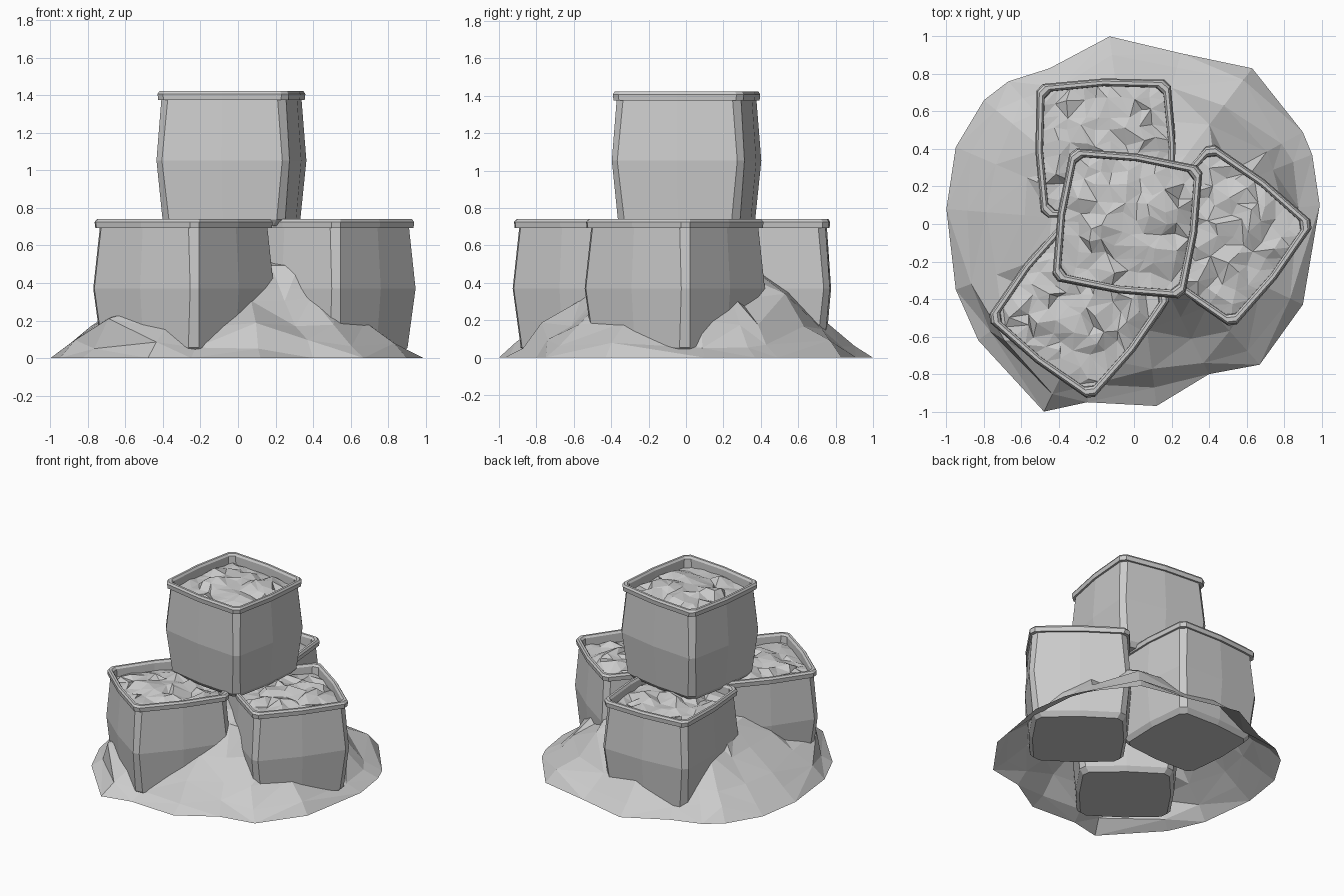
import bpy, bmesh, math, random
from mathutils import Vector, Matrix

if "Cube" in bpy.data.objects:
    bpy.data.objects.remove(bpy.data.objects["Cube"])


def make_object(name, bm, loc=(0, 0, 0), rot=0):
    me = bpy.data.meshes.new(name)
    bm.to_mesh(me)
    bm.free()
    ob = bpy.data.objects.new(name, me)
    bpy.context.collection.objects.link(ob)
    ob.location = loc
    ob.rotation_euler = (0, 0, math.radians(rot))
    return ob


def bridge(bm, a, b):
    n = len(a)
    for i in range(n):
        j = (i + 1) % n
        bm.faces.new((a[i], a[j], b[j], b[i]))


# Squarish ring with clipped corners and slightly bowed sides
def square_ring(bm, z, half, clip=0.032, bow=0.018):
    pts = []
    for k in range(4):
        m = Matrix.Rotation(k * math.pi / 2, 3, 'Z')
        for p in ((half, -half + clip, z), (half + bow, 0, z), (half, half - clip, z)):
            pts.append(bm.verts.new(m @ Vector(p)))
    return pts


# Bulging crate body with a raised rim, open at the top
def crate(name, loc, rot):
    bm = bmesh.new()
    profile = [(0, .305), (.035, .33), (.35, .358), (.672, .336), (.672, .350),
               (.705, .353), (.72, .344), (.72, .328), (.705, .318), (.60, .316)]
    rings = [square_ring(bm, z, h, .04 if z < .68 and h < .345 else .034) for z, h in profile]
    bm.faces.new(rings[0][::-1])
    for a, b in zip(rings, rings[1:]):
        bridge(bm, a, b)
    return make_object(name, bm, loc, rot)


# Lumpy faceted soil that fills a crate
def soil(name, loc, rot, seed):
    rnd = random.Random(seed)
    bm = bmesh.new()
    n = 9
    grid = []
    for i in range(n + 1):
        row = []
        for j in range(n + 1):
            u, v = 2 * i / n - 1, 2 * j / n - 1
            edge = i in (0, n) or j in (0, n)
            x = u * (.318 + .018 * (1 - v * v))
            y = v * (.318 + .018 * (1 - u * u))
            z = .645 + .05 * (1 - u * u) * (1 - v * v)
            if edge:
                z += rnd.uniform(-.01, .012)
            else:
                x += rnd.uniform(-.024, .024)
                y += rnd.uniform(-.024, .024)
                z += rnd.uniform(-.028, .028)
            row.append(bm.verts.new((x, y, min(z, .717))))
        grid.append(row)
    for i in range(n):
        for j in range(n):
            a, b, c, d = grid[i][j], grid[i + 1][j], grid[i + 1][j + 1], grid[i][j + 1]
            tris = ((a, b, c), (a, c, d)) if rnd.random() < .5 else ((a, b, d), (b, c, d))
            for t in tris:
                bm.faces.new(t)
    return make_object(name, bm, loc, rot)


# Three crates on the ground and one stacked on top
placements = [("front_crate", (-.29, -.445, .02), -38),
              ("right_crate", (.465, -.06, .02), -38),
              ("back_crate", (-.15, .40, .02), 2),
              ("top_crate", (-.035, .003, .703), -8)]
for k, (name, loc, rot) in enumerate(placements):
    crate(name, loc, rot)
    soil(name + "_soil", loc, rot, 11 + k)


# Irregular earth mound, open underneath
def mound():
    rnd = random.Random(4)
    outline = [(.99, .1), (.95, .37), (.90, .49), (.63, .83), (.25, .91), (-.13, 1.0),
               (-.45, .83), (-.67, .76), (-.80, .66), (-.95, .41), (-1.0, .08),
               (-.95, -.35), (-.83, -.62), (-.48, -1.0), (-.25, -.95), (.12, -.97),
               (.40, -.80), (.67, -.75), (.90, -.43)]
    levels = [(1, 0), (.90, .075), (.78, .18), (.61, .325), (.46, .47), (.28, .54)]
    bm = bmesh.new()
    rings = []
    for t, h in levels:
        ring = []
        for x, y in outline:
            jt = 0 if t == 1 else rnd.uniform(-.03, .03)
            jh = 0 if t == 1 else rnd.uniform(-.03, .03)
            ring.append(bm.verts.new((x * (t + jt), y * (t + jt), h + jh)))
        rings.append(ring)
    n = len(outline)
    for a, b in zip(rings, rings[1:]):
        for i in range(n):
            j = (i + 1) % n
            if rnd.random() < .5:
                bm.faces.new((a[i], a[j], b[j]))
                bm.faces.new((a[i], b[j], b[i]))
            else:
                bm.faces.new((a[i], a[j], b[i]))
                bm.faces.new((a[j], b[j], b[i]))
    top = bm.verts.new((0, 0, .57))
    for i in range(n):
        bm.faces.new((rings[-1][i], rings[-1][(i + 1) % n], top))
    # small rock-like lump at the front left edge
    rings[2][12].co = (-.69, -.62, .21)
    return make_object("earth_mound", bm)


mound()
